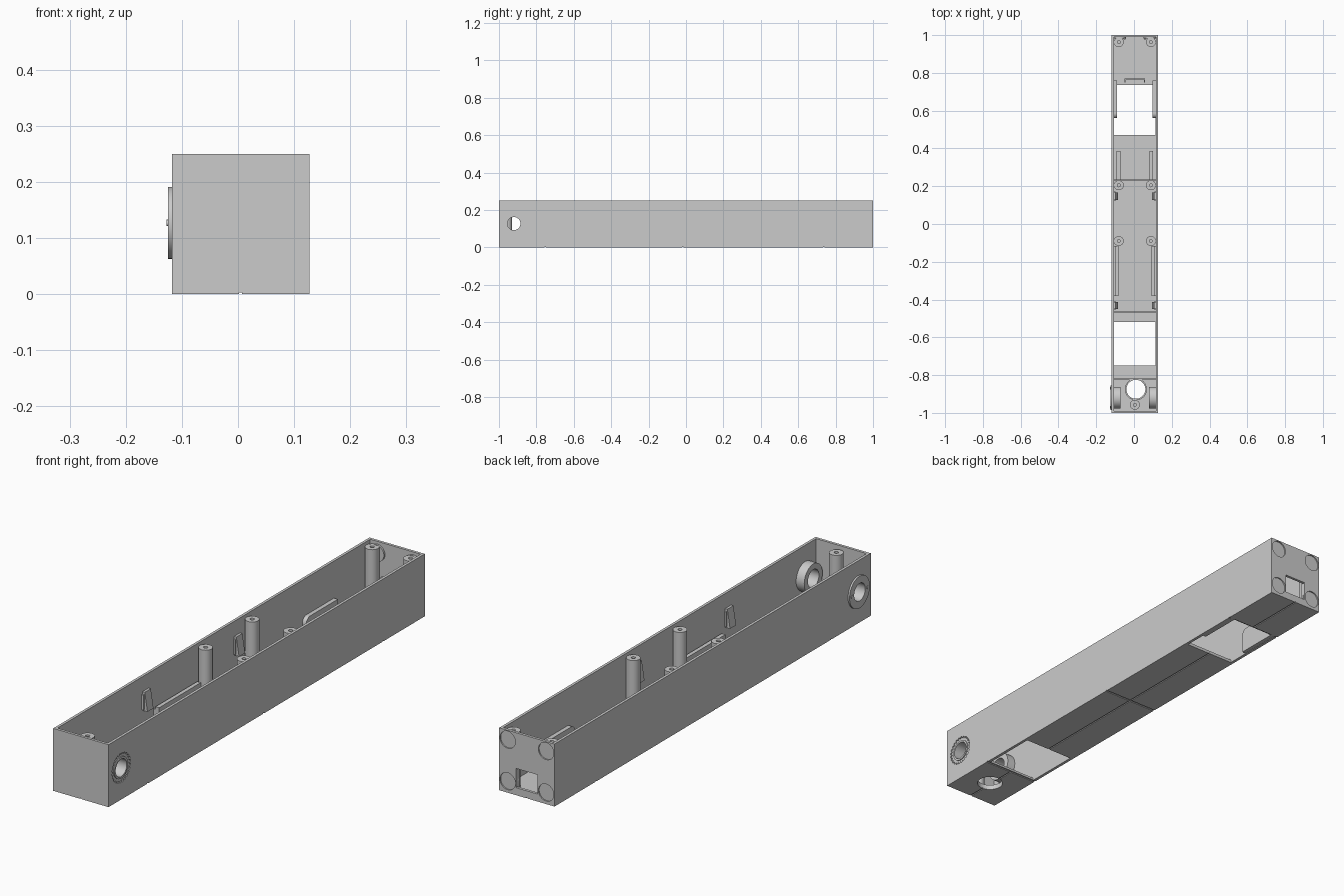
import bpy, math
from mathutils import Vector

if "Cube" in bpy.data.objects:
    bpy.data.objects.remove(bpy.data.objects["Cube"])

grey = bpy.data.materials.new("plain grey")
grey.use_nodes = True
grey.diffuse_color = (0.6, 0.6, 0.6, 1)
grey.node_tree.nodes["Principled BSDF"].inputs["Base Color"].default_value = (0.6, 0.6, 0.6, 1)

# Overall layout
LEFT, RIGHT = -0.118, 0.127
MID = (LEFT + RIGHT) / 2
WALL, FLOOR, TOP = 0.011, 0.012, 0.25
IN_L, IN_R = LEFT + WALL, RIGHT - WALL
PIVOT_Y, PIVOT_Z = -0.92, 0.127


def box(name, x, y, z):
    """Box from (min, max) pairs."""
    bpy.ops.mesh.primitive_cube_add(size=1)
    ob = bpy.context.object
    ob.name = name
    ob.location = [sum(p) / 2 for p in (x, y, z)]
    ob.scale = [p[1] - p[0] for p in (x, y, z)]
    bpy.ops.object.transform_apply(location=True, rotation=False, scale=True)
    ob.data.materials.append(grey)
    return ob


def rod(name, start, end, radius, sides=40):
    """Cylinder between two points."""
    a, b = Vector(start), Vector(end)
    bpy.ops.mesh.primitive_cylinder_add(vertices=sides, radius=radius, depth=(b - a).length,
                                        location=(a + b) / 2)
    ob = bpy.context.object
    ob.name = name
    ob.rotation_euler = (b - a).to_track_quat("Z", "Y").to_euler()
    bpy.ops.object.transform_apply(location=True, rotation=True, scale=True)
    ob.data.materials.append(grey)
    return ob


def cut(target, tool):
    """Subtract the tool and discard it."""
    mod = target.modifiers.new("cut", "BOOLEAN")
    mod.operation, mod.solver, mod.object = "DIFFERENCE", "EXACT", tool
    bpy.context.view_layer.objects.active = target
    bpy.ops.object.modifier_apply(modifier=mod.name)
    bpy.data.objects.remove(tool)


def smooth(ob):
    bpy.ops.object.select_all(action="DESELECT")
    ob.select_set(True)
    bpy.context.view_layer.objects.active = ob
    bpy.ops.object.shade_smooth_by_angle(angle=math.radians(30))


def tube(name, start, end, radius, bore):
    ob = rod(name, start, end, radius)
    a, b = Vector(start), Vector(end)
    over = (b - a).normalized() * 0.01
    cut(ob, rod("bore", a - over, b + over, bore))
    smooth(ob)
    return ob


# Open trough with floor windows
case = box("case", (LEFT, RIGHT), (-1, 1), (0, TOP))
cut(case, box("cavity", (IN_L, IN_R), (-1 + WALL, 1 - WALL), (FLOOR, 0.3)))
for y in ((0.47, 0.735), (-0.52, -0.75)):
    cut(case, box("window", (IN_L + 0.001, IN_R - 0.001), sorted(y), (-0.05, 0.05)))

# Shallow grooves on the underside
cut(case, box("long_groove", (MID - 0.003, MID + 0.003), (-1.1, 1.1), (-0.02, 0.003)))
for y in (-0.752, -0.018, 0.737):
    cut(case, box("cross_groove", (-0.2, 0.2), (y - 0.004, y + 0.004), (-0.02, 0.003)))

# Round floor opening and pivot holes through the side walls
cut(case, rod("floor_hole", (0.01, -0.875, -0.1), (0.01, -0.875, 0.1), 0.05))
cut(case, rod("pivot_hole", (-0.2, PIVOT_Y, PIVOT_Z), (0.2, PIVOT_Y, PIVOT_Z), 0.035))

# Scalloped recess around the pivot on the left wall
cut(case, rod("dial_recess", (RIGHT - 0.004, PIVOT_Y, PIVOT_Z), (0.2, PIVOT_Y, PIVOT_Z), 0.053))
for i in range(24):
    a = math.tau * (i + 0.5) / 24
    y, z = PIVOT_Y + 0.054 * math.cos(a), PIVOT_Z + 0.054 * math.sin(a)
    cut(case, rod("scallop", (RIGHT - 0.004, y, z), (0.2, y, z), 0.0055, 10))

# Back end: four round recesses and a socket opening
for x in (MID - 0.085, MID + 0.085):
    for z in (0.046, 0.212):
        cut(case, rod("round_recess", (x, 0.995, z), (x, 1.1, z), 0.034))
cut(case, box("socket", (MID - 0.048, MID + 0.048), (0.9, 1.1), (0.03, 0.107)))
smooth(case)

# Raised dial ring between the scallops and the pivot hole
tube("dial_ring", (RIGHT - 0.006, PIVOT_Y, PIVOT_Z), (RIGHT, PIVOT_Y, PIVOT_Z), 0.043, 0.035)

# Flange with two pins outside the right wall
tube("flange", (LEFT + 0.004, PIVOT_Y, PIVOT_Z), (LEFT - 0.007, PIVOT_Y, PIVOT_Z), 0.064, 0.035)
for s in (-1, 1):
    y = PIVOT_Y + s * 0.05
    smooth(rod("flange_pin", (LEFT, y, PIVOT_Z), (-0.127, y, PIVOT_Z), 0.006, 16))

# Rim round the floor opening
tube("floor_rim", (0.01, -0.875, 0.004), (0.01, -0.875, 0.02), 0.058, 0.05)

# Screw pillars
spots = [(MID + s * 0.085, y) for y in (0.963, 0.205, -0.09) for s in (-1, 1)]
for x, y in spots + [(MID, -0.957)]:
    pillar = rod("screw_pillar", (x, y, FLOOR - 0.004), (x, y, 0.237), 0.026)
    cut(pillar, rod("screw_hole", (x, y, 0.15), (x, y, 0.3), 0.008, 20))
    smooth(pillar)

# Parts repeated on both side walls
for side, wall, s in (("right", IN_L, 1), ("left", IN_R, -1)):
    def span(a, b):
        return sorted((wall + s * a, wall + s * b))

    tube(side + "_bearing", (wall - s * 0.003, PIVOT_Y, PIVOT_Z),
         (wall + s * 0.036, PIVOT_Y, PIVOT_Z), 0.058, 0.035)

    # Plate beside the rear window, rounded at its front top corner
    plate = box(side + "_window_plate", span(-0.003, 0.017), (0.56, 0.76), (0.002, 0.102))
    bev = plate.modifiers.new("round", "BEVEL")
    bev.limit_method, bev.width, bev.segments = "WEIGHT", 0.025, 6
    weights = plate.data.attributes.new("bevel_weight_edge", "FLOAT", "EDGE")
    for e in plate.data.edges:
        if all(plate.data.vertices[v].co.z > 0.1 and plate.data.vertices[v].co.y < 0.6
               for v in e.vertices):
            weights.data[e.index].value = 1
    smooth(plate)

    # Board rails on the floor
    box(side + "_front_rail", span(0.008, 0.024), (-0.38, -0.117), (0.008, 0.105))
    box(side + "_front_rail_backing", span(-0.003, 0.01), (-0.38, -0.117), (0.008, 0.095))
    box(side + "_middle_rail", span(0.015, 0.035), (0.233, 0.386), (0.008, 0.06))

    # Snap clips, thicker at the upper part
    for y in (-0.432, 0.147):
        clip = box(side + "_snap_clip", span(-0.003, 0.022), (y - 0.019, y + 0.019), (0.115, 0.19))
        for v in clip.data.vertices:
            if v.co.z > 0.15 and (v.co.x - wall) * s > 0:
                v.co.x -= s * 0.012
        box(side + "_snap_clip_guide", span(-0.003, 0.008), (y - 0.024, y + 0.024), (0.12, 0.18))

# Low ribs across the floor
for name, y, depth, high in (("front_rib", -0.82, 0.012, 0.022), ("board_rib", -0.466, 0.012, 0.022),
                             ("middle_rib", 0.233, 0.006, 0.02)):
    box(name, (IN_L - 0.003, IN_R + 0.003), (y - depth / 2, y + depth / 2), (0.008, high))

# Small stop bracket behind the rear window
box("stop_bracket", (MID - 0.055, MID + 0.055), (0.762, 0.77), (0.008, 0.04))
for s in (-1, 1):
    x = MID + s * 0.052
    box("stop_bracket_arm", (x - 0.003, x + 0.003), (0.748, 0.766), (0.008, 0.04))

# Inner backing discs and socket frame on the back wall
for s in (-1, 1):
    for z in (0.046, 0.205):
        x = MID + s * 0.08
        smooth(rod("recess_backing", (x, 0.992, z), (x, 0.982, z), 0.034))
    x = MID + s * 0.054
    box("socket_frame", (x - 0.005, x + 0.005), (0.978, 0.992), (0.02, 0.115))
